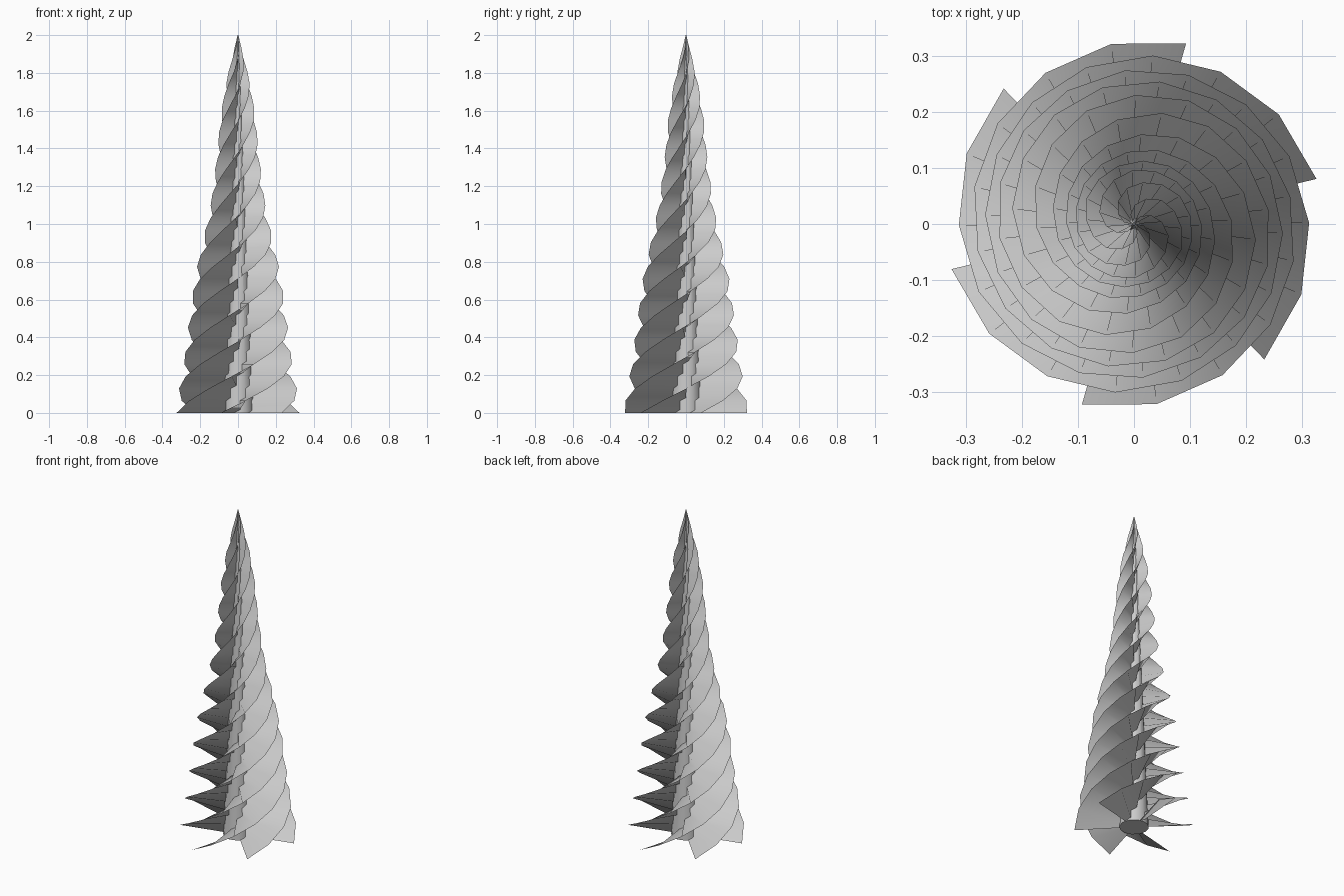
import bpy, bmesh
from math import cos, sin, pi, radians

if "Cube" in bpy.data.objects:
    bpy.data.objects.remove(bpy.data.objects["Cube"])

HEIGHT, TURNS, STEPS, FINS = 2.0, 2.0, 31, 6
START = radians(13.9)
# outline of the fin tips: (height, radius)
PROFILE = [(0, .335), (.13, .312), (.29, .287), (.45, .266), (.62, .245), (.78, .218),
           (.93, .182), (1.08, .15), (1.24, .127), (1.4, .109), (1.56, .095),
           (1.75, .064), (2.0, .002)]


def radius_at(z):
    for (z0, r0), (z1, r1) in zip(PROFILE, PROFILE[1:]):
        if z <= z1:
            return r0 + (r1 - r0) * (z - z0) / (z1 - z0)
    return PROFILE[-1][1]


def finish(bm, name):
    mesh = bpy.data.meshes.new(name)
    bm.to_mesh(mesh)
    bm.free()
    ob = bpy.data.objects.new(name, mesh)
    bpy.context.collection.objects.link(ob)
    bpy.ops.object.select_all(action='DESELECT')
    ob.select_set(True)
    bpy.context.view_layer.objects.active = ob
    bpy.ops.object.shade_smooth_by_angle(angle=radians(40))
    return ob


# six thin helical fins winding up around the axis
for k in range(FINS):
    bm = bmesh.new()
    previous = None
    for i in range(STEPS + 1):
        t = i / STEPS
        z = HEIGHT * t
        a = START + 2 * pi * (k / FINS + TURNS * t)
        r = radius_at(z)
        row = [bm.verts.new((0, 0, z)), bm.verts.new((r * cos(a), r * sin(a), z))]
        if previous:
            bm.faces.new((previous[0], previous[1], row[1], row[0]))
        previous = row
    finish(bm, f"spiral_fin_{k + 1}")

# slender tapering core
bm = bmesh.new()
bmesh.ops.create_cone(bm, cap_ends=True, segments=12, radius1=.083, radius2=.002, depth=HEIGHT)
bmesh.ops.translate(bm, verts=bm.verts, vec=(0, 0, HEIGHT / 2))
finish(bm, "core")
